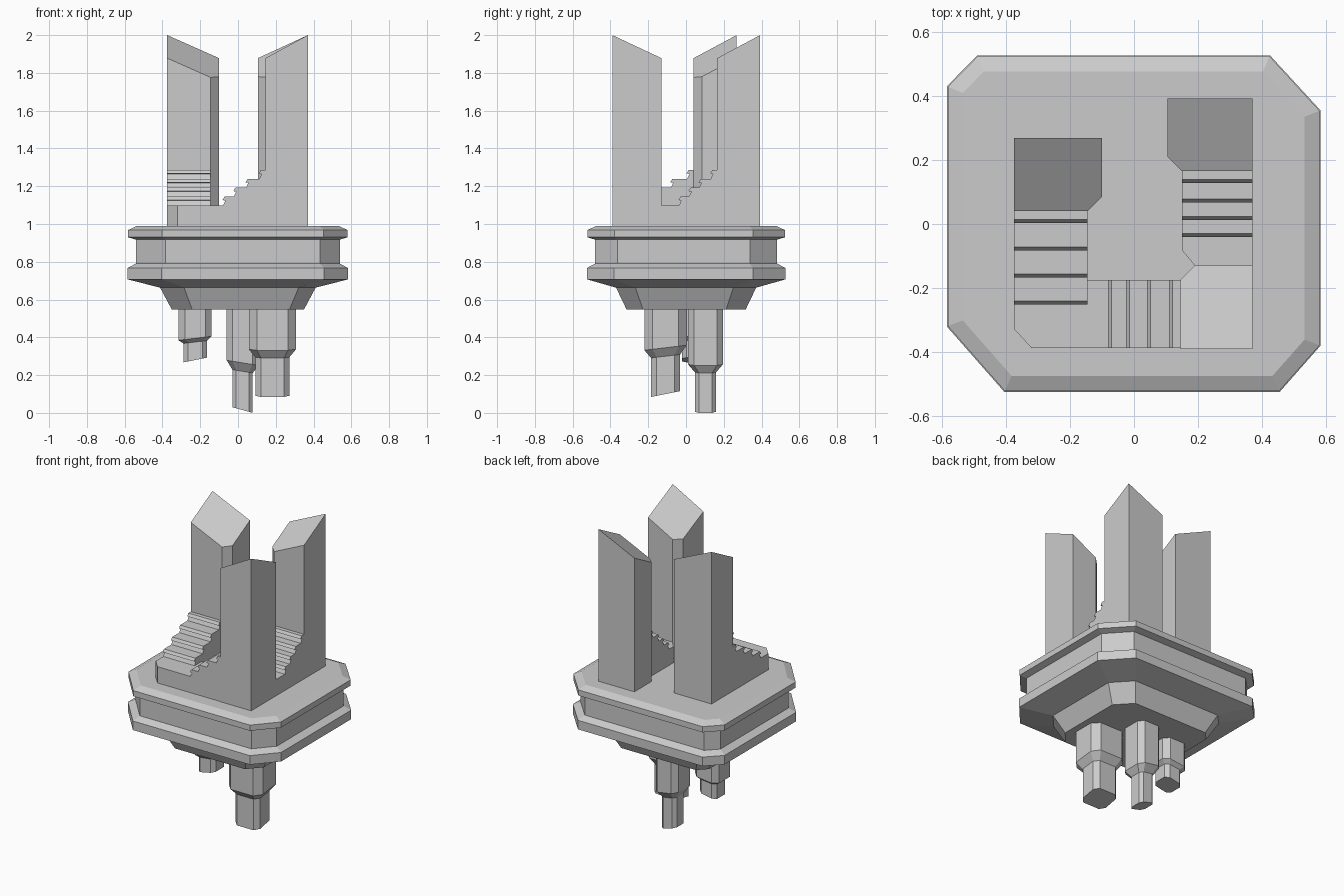
import bpy, bmesh
from mathutils import Vector

if "Cube" in bpy.data.objects:
    bpy.data.objects.remove(bpy.data.objects["Cube"])


def loft(name, rings):
    """Skin a stack of equal-length 3D rings and cap both ends."""
    bm = bmesh.new()
    loops = [[bm.verts.new(p) for p in r] for r in rings]
    n = len(loops[0])
    for a, b in zip(loops, loops[1:]):
        for i in range(n):
            j = (i + 1) % n
            bm.faces.new((a[i], a[j], b[j], b[i]))
    bm.faces.new(loops[0])
    bm.faces.new(loops[-1])
    bmesh.ops.recalc_face_normals(bm, faces=bm.faces)
    me = bpy.data.meshes.new(name)
    bm.to_mesh(me)
    bm.free()
    ob = bpy.data.objects.new(name, me)
    bpy.context.collection.objects.link(ob)
    return ob


def inset(poly, d):
    """Move every edge of a counter-clockwise outline inward by d."""
    out = []
    for i in range(len(poly)):
        a, b, c = Vector(poly[i - 1]), Vector(poly[i]), Vector(poly[(i + 1) % len(poly)])
        e, f = (b - a).normalized(), (c - b).normalized()
        n1, n2 = Vector((-e.y, e.x)), Vector((-f.y, f.x))
        out.append(tuple(b + (n1 + n2) * d / (1 + n1.dot(n2))))
    return out


def at_z(poly, z):
    return [(x, y, z) for x, y in poly]


# Base: uneven chamfered square, grooved around the side, tapered underneath
outline = [(-0.405, -0.525), (0.455, -0.525), (0.583, -0.38), (0.583, 0.355),
           (0.425, 0.527), (-0.49, 0.527), (-0.585, 0.43), (-0.585, -0.32)]
scaled = lambda sx, sy: [(x * sx, y * sy) for x, y in outline]
neck = inset(outline, 0.044)
loft("base", [at_z(scaled(0.6, 0.6), 0.548), at_z(scaled(0.705, 0.705), 0.663),
              at_z(outline, 0.707), at_z(outline, 0.767), at_z(neck, 0.79),
              at_z(neck, 0.917), at_z(inset(outline, 0.003), 0.93),
              at_z(inset(outline, 0.003), 0.968), at_z(inset(outline, 0.05), 0.99)])

# Towers: inner corner chamfered, top slanting down from the outer corner
LOW, FOOT, RISE = 0.98, 1.098, 0.047
towers = {
    "tower_front_right": ((0.37, -0.39), (0.145, -0.13)),
    "tower_back_left": ((-0.375, 0.268), (-0.10, 0.04)),
    "tower_back_right": ((0.37, 0.392), (0.105, 0.165)),
}
for name, ((ox, oy), (ix, iy)) in towers.items():
    cx = 0.045 if ox > ix else -0.045
    cy = 0.045 if oy > iy else -0.045
    plan = [(ox, oy), (ix, oy), (ix, iy + cy), (ix + cx, iy), (ox, iy)]
    top = [(x, y, 2 - 0.122 * abs((x - ox) / (ix - ox)) - 0.122 * abs((y - oy) / (iy - oy)))
           for x, y in plan]
    loft(name, [at_z(plan, LOW), top])


# Stairs: toothed profile pushed across the flight's width
def stairs(name, start, end, risers, side_a, side_b, along_x):
    prof = [(start, LOW), (start, FOOT)]
    z = FOOT
    for r in risers:
        prof += [(r - 0.004, z), (r + 0.008, z + 0.026),
                 (r - 0.007, z + 0.029), (r + 0.004, z + RISE)]
        z += RISE
    prof += [(end, z), (end, LOW)]
    loft(name, [[(u, s, h) if along_x else (s, u, h) for u, h in prof]
                for s in (side_a, side_b)])


stairs("stairs_front", -0.145, 0.16, (-0.075, -0.018, 0.047, 0.117), -0.388, -0.175, True)
stairs("stairs_left", -0.27, 0.06, (-0.245, -0.16, -0.076, 0.01), -0.375, -0.145, False)
stairs("stairs_right", -0.075, 0.18, (-0.033, 0.02, 0.074, 0.135), 0.15, 0.37, False)

# Landings at the foot of the side flights
for name, plan in {
    "landing_left": [(-0.32, -0.388), (-0.145, -0.388), (-0.145, -0.27),
                     (-0.375, -0.27), (-0.375, -0.328)],
    "landing_right": [(0.19, -0.13), (0.37, -0.13), (0.37, -0.075), (0.15, -0.075),
                      (0.15, -0.082)],
}.items():
    loft(name, [at_z(plan, LOW), at_z(plan, FOOT)])


# Pegs: chamfered posts stepping down to a thinner, slanted tip
def peg(name, cx, cy, wide, thin, levels, tilt):
    def ring(size, z, slope):
        w, d = size
        c = 0.38 * min(w, d)
        pts = [(-w + c, -d), (w - c, -d), (w, -d + c), (w, d - c),
               (w - c, d), (-w + c, d), (-w, d - c), (-w, -d + c)]
        return [(cx + x, cy + y, z + slope * (tilt[0] * x + tilt[1] * y)) for x, y in pts]
    shoulder, step, tip = levels
    loft(name, [ring(wide, 0.57, 0), ring(wide, shoulder, 0.6),
                ring(thin, step, 0.6), ring(thin, tip, 1)])


peg("peg_left", -0.227, 0.045, (0.088, 0.09), (0.062, 0.066), (0.395, 0.375, 0.28), (0.2, 0))
peg("peg_right", 0.182, -0.108, (0.125, 0.112), (0.09, 0.077), (0.345, 0.30, 0.1), (0, 0.2))
peg("peg_middle", 0.024, 0.103, (0.084, 0.092), (0.054, 0.056), (0.265, 0.22, 0.015), (-0.27, 0))
